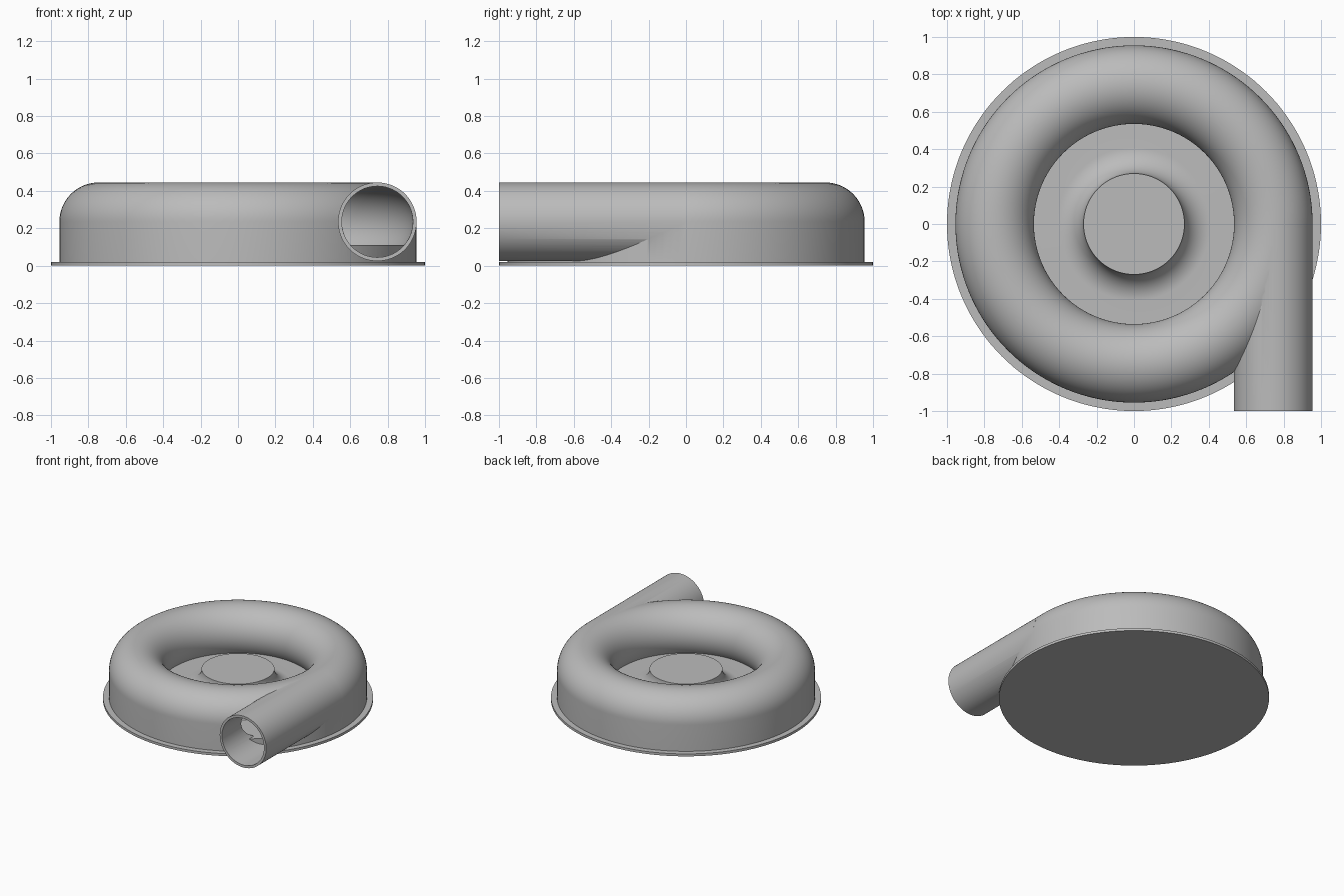
import bpy, bmesh
from math import sin, cos, asin, pi, radians
from mathutils import Matrix

if "Cube" in bpy.data.objects:
    bpy.data.objects.remove(bpy.data.objects["Cube"], do_unlink=True)

RING, AXIS_Z = 0.745, 0.235      # centre line of the scroll tube
OUTER, INNER = 0.21, 0.19        # tube radii
FLOOR, BASE_TOP, HUB_TOP = 0.11, 0.02, 0.25

grey = bpy.data.materials.new("plain grey")
grey.use_nodes = True
grey.diffuse_color = (0.5, 0.5, 0.5, 1)
grey.node_tree.nodes["Principled BSDF"].inputs["Base Color"].default_value = (0.5, 0.5, 0.5, 1)


def finish(name, bm):
    bmesh.ops.recalc_face_normals(bm, faces=bm.faces[:])
    mesh = bpy.data.meshes.new(name)
    bm.to_mesh(mesh)
    bm.free()
    mesh.materials.append(grey)
    obj = bpy.data.objects.new(name, mesh)
    bpy.context.collection.objects.link(obj)
    return obj


def lathe(name, profile, closed=False, steps=144):
    """Revolve (radius, height) points about the z axis."""
    bm = bmesh.new()
    verts = [bm.verts.new((r, 0, z)) for r, z in profile]
    edges = [bm.edges.new(pair) for pair in zip(verts, verts[1:])]
    if closed:
        edges.append(bm.edges.new((verts[-1], verts[0])))
    bmesh.ops.spin(bm, geom=verts + edges, cent=(0, 0, 0), axis=(0, 0, 1),
                   angle=2 * pi, steps=steps, use_duplicate=False)
    bmesh.ops.remove_doubles(bm, verts=bm.verts[:], dist=1e-5)
    bmesh.ops.dissolve_degenerate(bm, edges=bm.edges[:], dist=1e-6)
    return finish(name, bm)


def tube(name, radius, y0, y1):
    """Solid cylinder along y on the outlet axis."""
    bm = bmesh.new()
    place = Matrix.Translation((RING, (y0 + y1) / 2, AXIS_Z)) @ Matrix.Rotation(pi / 2, 4, 'X')
    bmesh.ops.create_cone(bm, cap_ends=True, segments=96, radius1=radius,
                          radius2=radius, depth=y1 - y0, matrix=place)
    return finish(name, bm)


def arc(cx, cz, radius, start, end, n):
    return [(cx + radius * cos(start + (end - start) * i / n),
             cz + radius * sin(start + (end - start) * i / n)) for i in range(n + 1)]


def combine(target, other, operation):
    mod = target.modifiers.new("combine", 'BOOLEAN')
    mod.operation, mod.object, mod.solver = operation, other, 'EXACT'
    bpy.context.view_layer.objects.active = target
    bpy.ops.object.modifier_apply(modifier=mod.name)
    bpy.data.objects.remove(other, do_unlink=True)


# Base plate
base = lathe("base_plate", [(0, 0), (1, 0), (1, BASE_TOP), (0, BASE_TOP)])

# Scroll housing with recessed floor and flared central hub
dip = asin((AXIS_Z - FLOOR) / OUTER)
flare = HUB_TOP - FLOOR
profile = [(0, BASE_TOP), (RING + OUTER, BASE_TOP)]
profile += arc(RING, AXIS_Z, OUTER, 0, pi + dip, 44)
profile += arc(0.27 + flare, HUB_TOP, flare, 1.5 * pi, pi, 16)
profile += [(0, HUB_TOP)]
housing = lathe("scroll_housing", profile)

# Outlet pipe
combine(housing, tube("outlet_pipe", OUTER, -1, -0.02), 'UNION')

# Hollow scroll channel above the floor
dip = asin((AXIS_Z - FLOOR) / INNER)
combine(housing, lathe("channel_cutter", arc(RING, AXIS_Z, INNER, -dip, pi + dip, 44), True),
        'DIFFERENCE')

# Outlet bore, leaving the floor step inside the housing
bore = tube("bore_cutter", INNER, -1.1, -0.02)
step = lathe("floor_step", [(0, -0.1), (0.935, -0.1), (0.935, FLOOR), (0, FLOOR)])
combine(bore, step, 'DIFFERENCE')
combine(housing, bore, 'DIFFERENCE')

# Smooth shading with sharp edges kept
bpy.ops.object.select_all(action='DESELECT')
for obj in (base, housing):
    obj.select_set(True)
    bpy.context.view_layer.objects.active = obj
bpy.ops.object.shade_smooth_by_angle(angle=radians(30))
